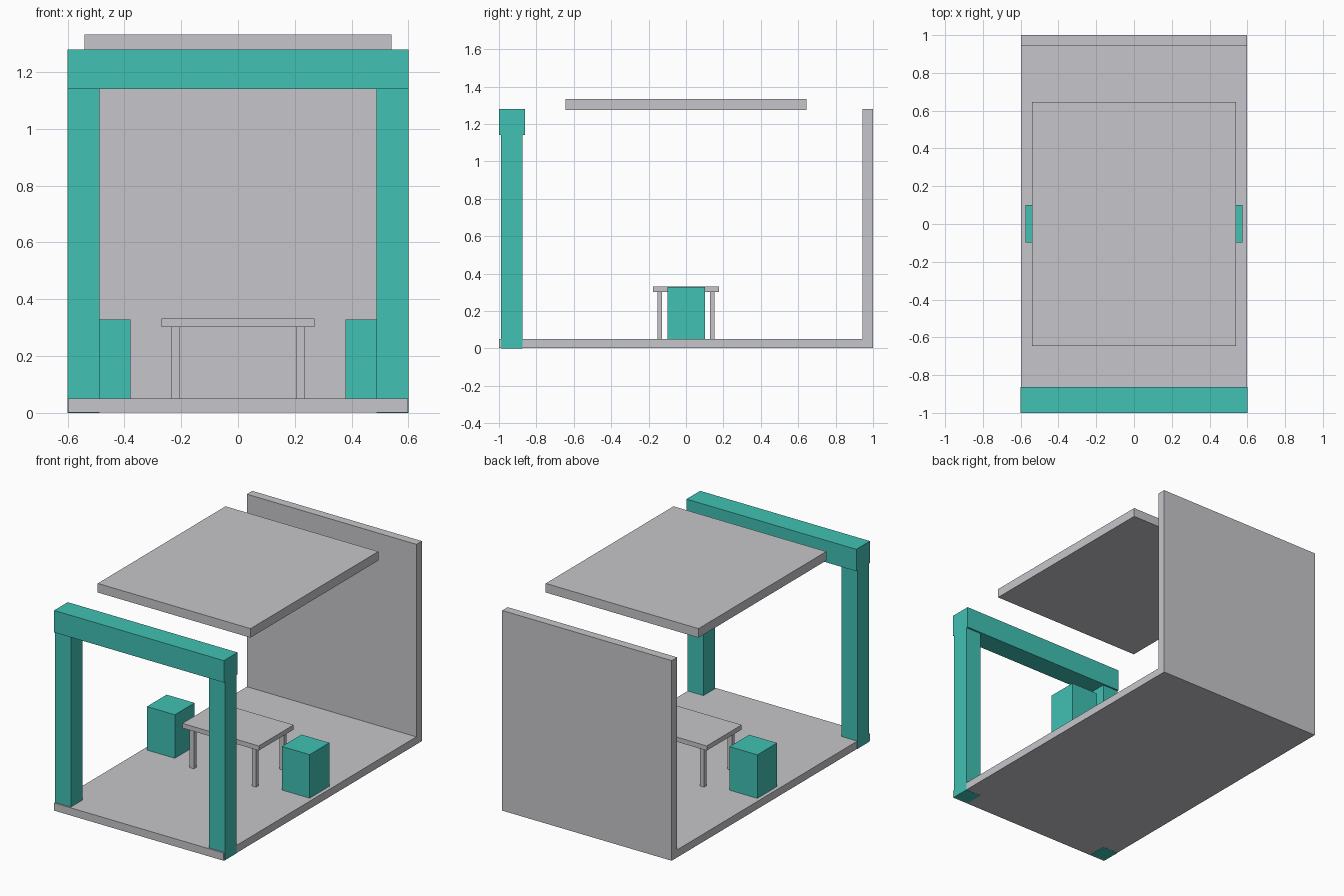
import bpy

if "Cube" in bpy.data.objects:
    bpy.data.objects.remove(bpy.data.objects["Cube"])


def make_material(name, rgb):
    m = bpy.data.materials.new(name)
    m.diffuse_color = (*rgb, 1.0)
    m.use_nodes = True
    m.node_tree.nodes["Principled BSDF"].inputs["Base Color"].default_value = m.diffuse_color
    return m


GREY = make_material("light grey", (0.565, 0.565, 0.597))
TEAL = make_material("teal", (0.053, 0.533, 0.451))


def box(name, x, y, z, mat):
    """Box spanning the given (min, max) ranges."""
    ranges = (x, y, z)
    bpy.ops.mesh.primitive_cube_add(size=1, location=[(a + b) / 2 for a, b in ranges])
    ob = bpy.context.object
    ob.name = name
    ob.scale = [b - a for a, b in ranges]
    bpy.ops.object.transform_apply(location=False, rotation=False, scale=True)
    ob.data.materials.append(mat)
    return ob


def side(s, a, b):
    """Mirror a range to the side given by the sign s."""
    return (a, b) if s > 0 else (-b, -a)


# Shell: floor, back wall and floating roof slab
box("floor", (-0.599, 0.599), (-1, 1), (0.001, 0.05), GREY)
box("back_wall", (-0.599, 0.599), (0.945, 1), (0.05, 1.28), GREY)
box("roof_slab", (-0.54, 0.54), (-0.645, 0.645), (1.275, 1.333), GREY)

# Front gate: lintel on two posts that pass through the floor
box("lintel", (-0.6, 0.6), (-1, -0.862), (1.14, 1.28), TEAL)
for s, label in ((-1, "left"), (1, "right")):
    box(f"{label}_post", side(s, 0.488, 0.6), (-0.99, -0.873), (0, 1.14), TEAL)
    # Block seats either side of the table
    box(f"{label}_seat", side(s, 0.378, 0.575), (-0.098, 0.101), (0.05, 0.328), TEAL)

# Table
box("table_top", (-0.27, 0.27), (-0.176, 0.176), (0.302, 0.332), GREY)
for sx, lx in ((-1, "left"), (1, "right")):
    for sy, ly in ((-1, "front"), (1, "back")):
        box(f"table_leg_{ly}_{lx}", side(sx, 0.205, 0.235),
            side(sy, 0.128, 0.153), (0.05, 0.302), GREY)
